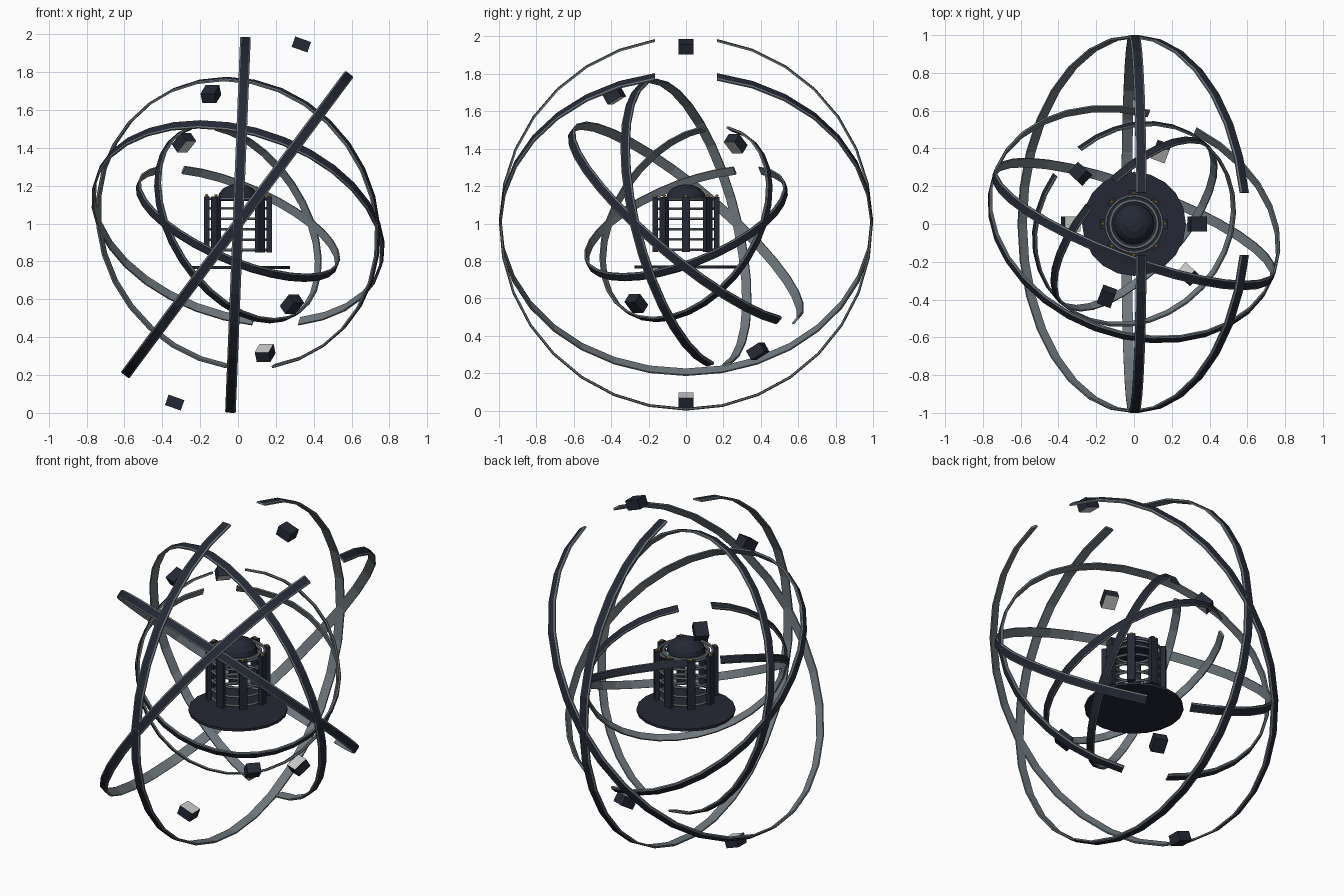
import bpy, bmesh
from math import sin, cos, pi, tau, radians
from mathutils import Vector, Matrix

if "Cube" in bpy.data.objects:
    bpy.data.objects.remove(bpy.data.objects["Cube"])

CENTRE = Vector((0, 0, 1))


def material(name, rgb):
    m = bpy.data.materials.new(name)
    m.diffuse_color = (*rgb, 1)
    m.use_nodes = True
    m.node_tree.nodes["Principled BSDF"].inputs["Base Color"].default_value = m.diffuse_color
    return m


DARK = material("dark_navy", (0.018, 0.022, 0.035))
SLATE = material("slate", (0.16, 0.19, 0.21))
PALE = material("pale_panel", (0.6, 0.63, 0.62))
GOLD = material("gold", (0.6, 0.32, 0.06))


def finish(name, bm, mats):
    bmesh.ops.recalc_face_normals(bm, faces=bm.faces)
    me = bpy.data.meshes.new(name)
    bm.to_mesh(me)
    bm.free()
    for m in mats:
        me.materials.append(m)
    ob = bpy.data.objects.new(name, me)
    bpy.context.collection.objects.link(ob)
    return ob


def direction(tilt, heading):
    return Vector((sin(tilt) * cos(heading), sin(tilt) * sin(heading), cos(tilt)))


def band(name, outer, width, thick, gap_dir, hinge, gap=radians(9.6), steps=30):
    """Open hoop with a chamfered outer face, its gap centred on gap_dir."""
    n = gap_dir.cross(hinge)
    w = width / 2
    profile = [(-w, -thick), (w, -thick), (w, -thick * 0.35),
               (w * 0.75, 0), (-w * 0.75, 0), (-w, -thick * 0.35)]
    cols = [0, 1, 1, 2, 1, 1]
    bm = bmesh.new()
    rows = []
    for i in range(steps + 1):
        a = gap + (tau - 2 * gap) * i / steps
        d = gap_dir * cos(a) + hinge * sin(a)
        rows.append([bm.verts.new(CENTRE + d * (outer + t) + n * s) for s, t in profile])
    k = len(profile)
    for p, q in zip(rows, rows[1:]):
        for j in range(k):
            f = bm.faces.new((p[j], p[(j + 1) % k], q[(j + 1) % k], q[j]))
            f.material_index = cols[j]
    bm.faces.new(rows[0])
    bm.faces.new(rows[-1])
    finish(name, bm, [SLATE, SLATE, DARK])


def pod(name, pos, tilt_axis, hinge, size):
    """Small box facing the centre with a pale inner panel."""
    bm = bmesh.new()
    bmesh.ops.create_cube(bm, size=1)
    for f in bm.faces:
        f.normal_update()
        f.material_index = 1 if f.normal.z < -0.9 else 0
    x = hinge.cross(tilt_axis)
    rot = Matrix((x, hinge, tilt_axis)).transposed().to_4x4()
    bm.transform(Matrix.Translation(pos) @ rot @ Matrix.Diagonal((*size, 1)))
    finish(name, bm, [DARK, PALE])


# Three nested layers: outer radius, width, tilt, heading, side of the gap
layers = [("outer", 1.0, 0.056, 0.34, 0.0, 1),
          ("middle", 0.793, 0.052, 0.54, radians(-110.5), -1),
          ("inner", 0.575, 0.046, 0.74, radians(137), 1)]
for label, r, width, tilt, heading, side in layers:
    hinge = Vector((-sin(heading), cos(heading), 0))
    for tag, off in (("a", -0.3), ("b", 0.3)):
        band(f"{label}_ring_{tag}", r, width, 0.013,
             direction(tilt + off, heading) * side, hinge)
    for tag, s in (("upper", 1), ("lower", -1)):
        axis = direction(tilt, heading) * s
        pod(f"{label}_pod_{tag}", CENTRE + axis * (r + 0.003), axis, hinge,
            (0.088, 0.078, 0.058))


def lathe(name, profile, mat, seg=16, closed=True):
    """Revolve (radius, z) points about the vertical axis."""
    bm = bmesh.new()
    rows = []
    for i in range(seg):
        a = tau * i / seg
        rows.append([bm.verts.new((r * cos(a), r * sin(a), z)) for r, z in profile])
    k = len(profile)
    for i in range(seg):
        p, q = rows[i], rows[(i + 1) % seg]
        for j in range(k if closed else k - 1):
            bm.faces.new((p[j], p[(j + 1) % k], q[(j + 1) % k], q[j]))
    bmesh.ops.remove_doubles(bm, verts=bm.verts, dist=1e-5)
    return finish(name, bm, [mat])


def hoop(name, radius, z, tube, mat):
    pts = [(radius + tube * cos(tau * i / 6), z + tube * sin(tau * i / 6)) for i in range(6)]
    lathe(name, pts, mat, 24)


# Base disc
lathe("base_disc", [(0, 0.76), (0.275, 0.76), (0.275, 0.775), (0, 0.775)], DARK, 20, False)

# Dome cap
dome = [(0.108 * cos(a), 1.13 + 0.08 * sin(a)) for a in (0, pi / 8, pi / 4, 3 * pi / 8)]
lathe("dome_cap", [(0, 1.12), (0.1, 1.12)] + dome + [(0, 1.21)], DARK, 16, False)

# Cage hoops
for i, z in enumerate((0.86, 0.915, 0.97, 1.025, 1.08, 1.13)):
    hoop(f"cage_hoop_{i}", 0.15, z, 0.008, SLATE)
hoop("top_collar", 0.125, 1.13, 0.01, SLATE)

# Cage bars with gold studs
for i in range(8):
    turn = Matrix.Rotation(tau * i / 8, 4, 'Z')
    bm = bmesh.new()
    bmesh.ops.create_cube(bm, size=1, matrix=turn @ Matrix.Translation((0.165, 0, 0.995))
                          @ Matrix.Diagonal((0.028, 0.045, 0.295, 1)))
    finish(f"cage_bar_{i}", bm, [DARK])
    bm = bmesh.new()
    bmesh.ops.create_icosphere(bm, subdivisions=1, radius=0.01,
                               matrix=turn @ Matrix.Translation((0.165, 0, 1.147)))
    finish(f"stud_{i}", bm, [GOLD])
